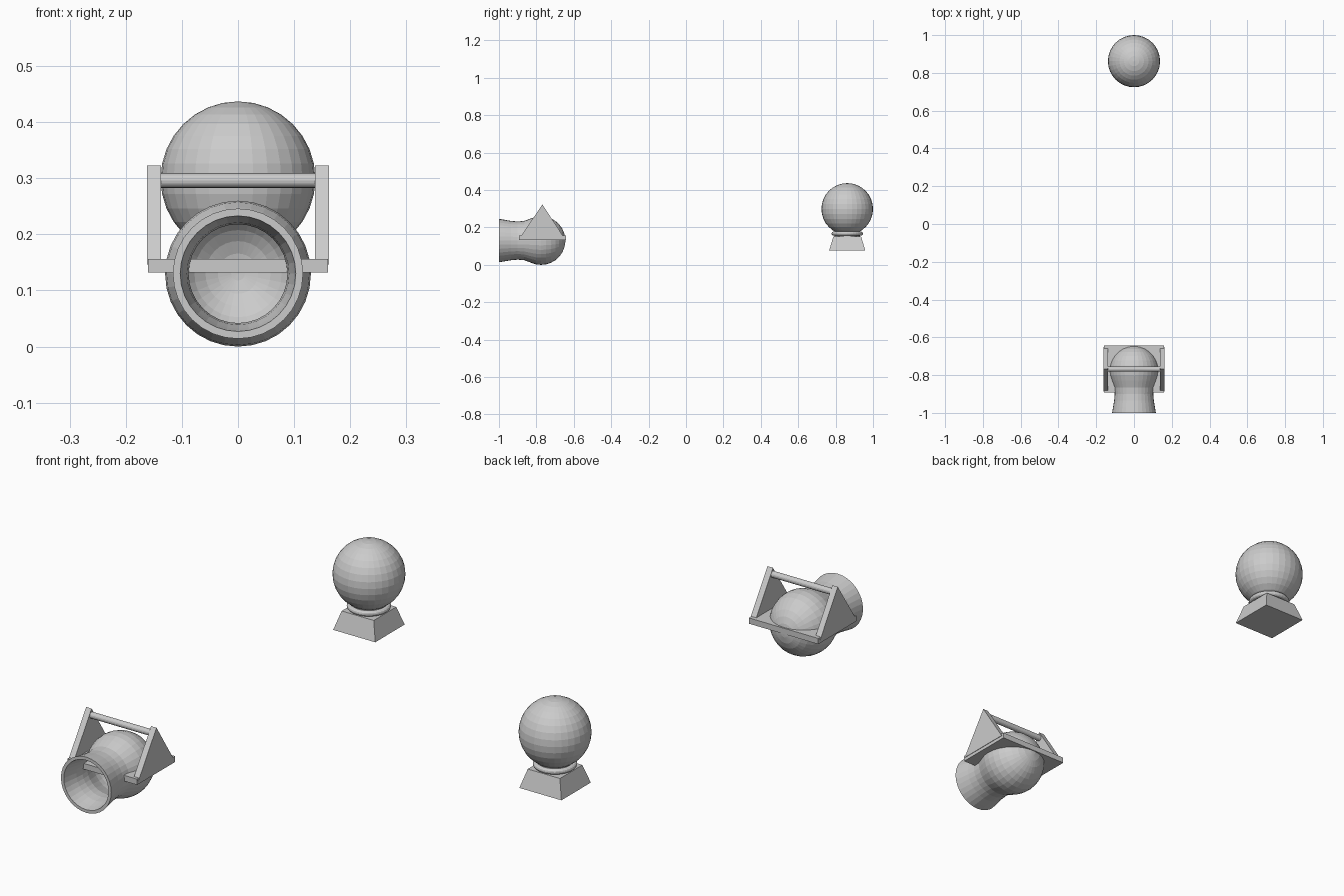
import bpy, bmesh, math
from mathutils import Matrix, Vector

if "Cube" in bpy.data.objects:
    bpy.data.objects.remove(bpy.data.objects["Cube"])


def make(name, bm):
    bmesh.ops.recalc_face_normals(bm, faces=bm.faces)
    me = bpy.data.meshes.new(name)
    bm.to_mesh(me)
    bm.free()
    ob = bpy.data.objects.new(name, me)
    bpy.context.collection.objects.link(ob)
    return ob


def box(name, lo, hi):
    lo, hi = Vector(lo), Vector(hi)
    bm = bmesh.new()
    bmesh.ops.create_cube(bm, size=1)
    bmesh.ops.scale(bm, vec=hi - lo, verts=bm.verts)
    bmesh.ops.translate(bm, vec=(lo + hi) / 2, verts=bm.verts)
    return make(name, bm)


def cone(name, r1, r2, depth, segments, matrix):
    bm = bmesh.new()
    bmesh.ops.create_cone(bm, cap_ends=True, segments=segments, radius1=r1,
                          radius2=r2, depth=depth, matrix=matrix)
    return make(name, bm)


def lathe(name, profile, axis, cent, steps=32):
    # profile points are 3D and start on the +x side of the axis
    bm = bmesh.new()
    vs = [bm.verts.new(p) for p in profile]
    es = [bm.edges.new(e) for e in zip(vs, vs[1:])]
    bmesh.ops.spin(bm, geom=vs + es, cent=cent, axis=axis,
                   angle=2 * math.pi, steps=steps)
    bmesh.ops.remove_doubles(bm, verts=bm.verts, dist=1e-4)
    return make(name, bm)


# barrel: hollow pot with flared mouth, narrow waist and round breech
AZ, BY = 0.13, -0.775


def breech(r):
    angs = [math.radians(a) for a in range(-24, 91, 12)] + [math.pi / 2]
    return [(r * math.cos(a), BY + r * math.sin(a)) for a in angs]


outer = [(0.116, -1.0), (0.111, -0.97), (0.105, -0.935), (0.102, -0.90),
         (0.105, -0.865)] + breech(0.13)
inner = [(0.103, -1.0), (0.098, -0.97), (0.091, -0.935), (0.088, -0.90),
         (0.091, -0.865)] + breech(0.116)
wall = inner[::-1] + outer
lathe("barrel", [(r, y, AZ) for r, y in wall], (0, 1, 0), (0, 0, AZ))

# carriage: base plate, two triangular cheeks and a crossbar
box("base_plate", (-0.16, -0.893, 0.132), (0.16, -0.642, 0.156))
for side, name in ((1, "right_cheek"), (-1, "left_cheek")):
    bm = bmesh.new()
    tri = [(-0.887, 0.146), (-0.652, 0.146), (-0.768, 0.323)]
    f = bm.faces.new([bm.verts.new((side * 0.137, y, z)) for y, z in tri])
    ext = bmesh.ops.extrude_face_region(bm, geom=[f], use_keep_orig=True)
    bmesh.ops.translate(bm, vec=(side * 0.025, 0, 0), verts=[
        v for v in ext["geom"] if isinstance(v, bmesh.types.BMVert)])
    make(name, bm)
cone("crossbar", 0.013, 0.013, 0.29, 16,
     Matrix.Translation((0, -0.768, 0.296)) @ Matrix.Rotation(math.pi / 2, 4, 'Y'))

# ball
SY = 0.862
bm = bmesh.new()
bmesh.ops.create_uvsphere(bm, u_segments=32, v_segments=16, radius=0.138,
                          matrix=Matrix.Translation((0, SY, 0.299)))
make("ball", bm)

# stand: tapered square block, short neck and rounded collar
s = math.sqrt(2)
cone("stand_block", 0.097 * s, 0.074 * s, 0.076, 4,
     Matrix.Translation((0, SY, 0.114)) @ Matrix.Rotation(math.pi / 4, 4, 'Z'))
cone("neck", 0.068, 0.068, 0.03, 32, Matrix.Translation((0, SY, 0.165)))
ring = [(0.073 + 0.011 * math.cos(a), SY, 0.167 + 0.011 * math.sin(a))
        for a in (i * math.pi / 6 for i in range(13))]
lathe("collar", ring, (0, 0, 1), (0, SY, 0))
